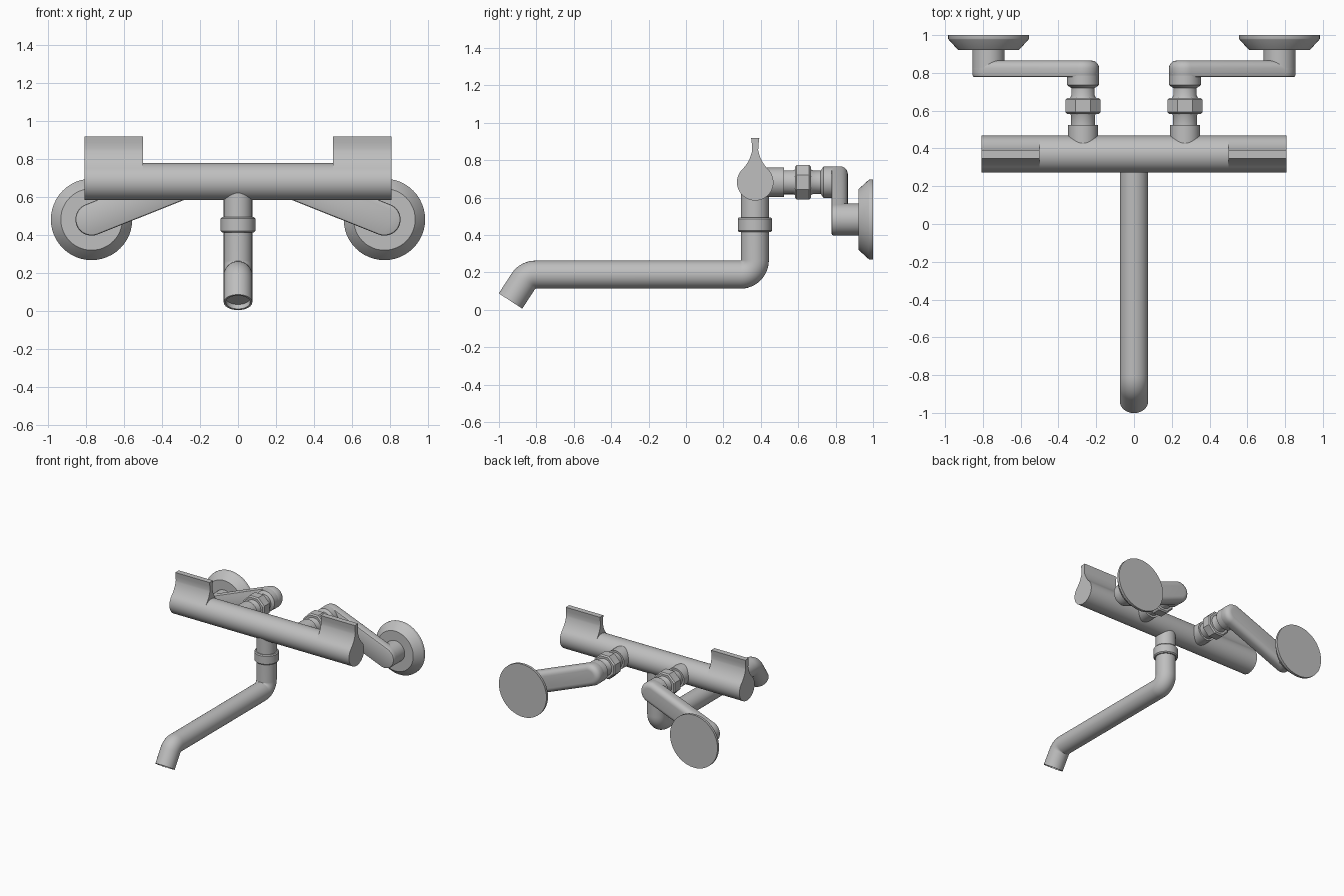
import bpy, bmesh, math
from mathutils import Vector

if "Cube" in bpy.data.objects:
    bpy.data.objects.remove(bpy.data.objects["Cube"])

metal = bpy.data.materials.new("satin_grey")
metal.diffuse_color = (0.52, 0.52, 0.52, 1)
metal.use_nodes = True
metal.node_tree.nodes["Principled BSDF"].inputs["Base Color"].default_value = metal.diffuse_color

AXIS_Y, AXIS_Z = 0.37, 0.682      # body centreline
BODY_R = 0.0975


def loft(name, rings, smooth=True):
    """Skin a list of equal-length point rings and cap both ends."""
    bm = bmesh.new()
    loops = [[bm.verts.new(p) for p in ring] for ring in rings]
    n = len(loops[0])
    for a, b in zip(loops, loops[1:]):
        for i in range(n):
            j = (i + 1) % n
            bm.faces.new((a[i], a[j], b[j], b[i]))
    bm.faces.new(loops[0][::-1])
    bm.faces.new(loops[-1])
    bmesh.ops.recalc_face_normals(bm, faces=bm.faces)
    mesh = bpy.data.meshes.new(name)
    bm.to_mesh(mesh)
    bm.free()
    mesh.materials.append(metal)
    if smooth:
        mesh.shade_smooth()
        mesh.set_sharp_from_angle(angle=math.radians(32))
    obj = bpy.data.objects.new(name, mesh)
    bpy.context.collection.objects.link(obj)
    return obj


def circle(x, y, z, normal, r, n=48, turn=0.0):
    """Ring of points round a normal lying in the yz plane."""
    c, u = Vector((x, y, z)), Vector((1, 0, 0))
    v = Vector((0, *normal)).normalized().cross(u)
    return [c + r * (math.cos(t) * u + math.sin(t) * v)
            for t in (2 * math.pi * i / n + turn for i in range(n))]


def turned(name, x, z, profile, n=48, turn=0.0, smooth=True):
    """Turned part along y from (y, radius) pairs."""
    return loft(name, [circle(x, y, z, (1, 0), r, n, turn) for y, r in profile], smooth)


def extrude_x(name, outline, x0, x1):
    return loft(name, [[(x, y, z) for y, z in outline] for x in (x0, x1)])


# Main valve body
extrude_x("valve_body",
          [(AXIS_Y + BODY_R * math.cos(t), AXIS_Z + BODY_R * math.sin(t))
           for t in (2 * math.pi * i / 64 for i in range(64))], -0.5, 0.5)

# Handles: round section flowing into an upright fin
half = [(BODY_R * math.sin(t), -BODY_R * math.cos(t))
        for t in (math.radians(135) * i / 24 for i in range(25))]
p0, p1, p2 = Vector(half[-1]), Vector((0.027, 0.112)), Vector((0.016, 0.172))
for i in range(1, 11):
    t = i / 10
    half.append(tuple((1 - t) ** 2 * p0 + 2 * t * (1 - t) * p1 + t * t * p2))
half += [(0.018, 0.205), (0.022, 0.238)]
outline = half + [(-y, z) for y, z in reversed(half[1:])]
outline = [(AXIS_Y + y, AXIS_Z + z) for y, z in outline]
for side, s in (("left", -1), ("right", 1)):
    extrude_x(side + "_handle", outline, s * 0.5, s * 0.808)

# Spout: drop pipe, elbow, long run, angled outlet with recessed mouth
R, BEND = 0.075, 0.077
SY, SZ = 0.368, 0.188
rings = [circle(0, SY, z, (0, -1), R) for z in (0.65, SZ + BEND)]
for i in range(1, 13):
    a = math.radians(90) * i / 12
    rings.append(circle(0, SY - BEND + BEND * math.cos(a), SZ + BEND - BEND * math.sin(a),
                        (-math.sin(a), -math.cos(a)), R))
TILT = math.radians(57)
for i in range(11):
    a = TILT * i / 10
    y, z = -0.805 - BEND * math.sin(a), SZ - BEND + BEND * math.cos(a)
    rings.append(circle(0, y, z, (-math.cos(a), -math.sin(a)), R))
d = (-math.cos(TILT), -math.sin(TILT))
for dist, r in ((0.126, R), (0.126, 0.064), (0.098, 0.064)):
    rings.append(circle(0, y + d[0] * dist, z + d[1] * dist, d, r))
loft("spout", rings)

# Spout collar
loft("spout_collar", [circle(0, SY, z, (0, 1), r) for z, r in
                      ((0.415, 0.07), (0.415, 0.084), (0.423, 0.091), (0.487, 0.091),
                       (0.495, 0.085), (0.495, 0.07))])

# Wall connections, one each side
for side, s in (("left", -1), ("right", 1)):
    cx, wx, wz = s * 0.27, s * 0.77, 0.483

    turned(side + "_inlet", cx, AXIS_Z,
           [(0.40, 0.079), (0.523, 0.079), (0.523, 0.064), (0.575, 0.064), (0.59, 0.072)])
    turned(side + "_union_nut", cx, AXIS_Z,
           [(0.583, 0.09), (0.592, 0.101), (0.658, 0.101), (0.667, 0.09)],
           n=8, turn=math.pi / 8, smooth=False)
    turned(side + "_coupling", cx, AXIS_Z,
           [(0.66, 0.072), (0.68, 0.062), (0.72, 0.062), (0.735, 0.084), (0.80, 0.084)])

    # Offset arm: rounded bar with softened edges
    tilt = math.atan2(wz - AXIS_Z, wx - cx)
    levels = [(0.778, 0.076), (0.781, 0.082), (0.788, 0.085)]
    levels += [(0.825 + 0.04 * math.sin(a), 0.045 + 0.04 * math.cos(a))
               for a in (math.radians(15) * i for i in range(7))]
    rings = []
    for y, r in levels:
        ring = []
        for ex, ez, start in ((wx, wz, -90), (cx, AXIS_Z, 90)):
            for i in range(25):
                a = tilt + math.radians(start + 7.5 * i)
                ring.append((ex + r * math.cos(a), y, ez + r * math.sin(a)))
        rings.append(ring)
    loft(side + "_offset_arm", rings)

    # Wall stub and flange
    turned(side + "_wall_stub", wx, wz, [(0.80, 0.085), (0.94, 0.085)])
    turned(side + "_wall_flange", wx, wz,
           [(0.922, 0.162), (0.977, 0.212), (0.981, 0.214), (1.0, 0.214)])
